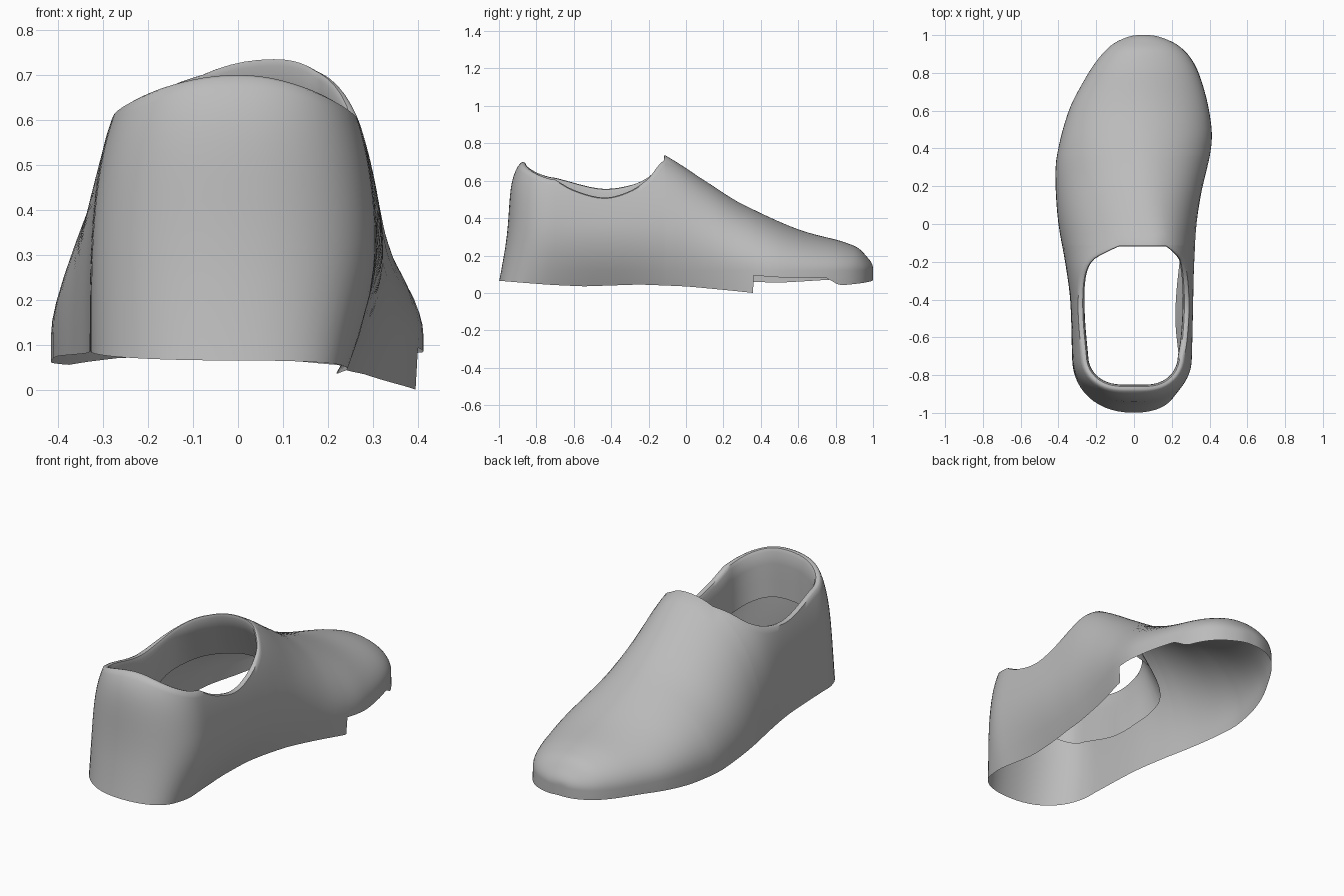
import bpy, bmesh, math
from mathutils import Vector

if "Cube" in bpy.data.objects:
    bpy.data.objects.remove(bpy.data.objects["Cube"])

Y0, YH, BASE = -0.11, -0.70, 0.12      # collar front, heel start, top of bottom skirt
K, M = 12, 5                           # rows in the side wall, extra rows over the instep


def table(pts, smooth=True):
    """Curve through (y, value) points, denser towards the round toe."""
    ks = sorted((math.sqrt(max(0, 1 - y)), v) for y, v in pts)

    def slope(i):
        a, b = ks[max(i - 1, 0)], ks[min(i + 1, len(ks) - 1)]
        return (b[1] - a[1]) / (b[0] - a[0])

    def f(y):
        w = math.sqrt(max(0, 1 - y))
        i = 0
        while i < len(ks) - 2 and w > ks[i + 1][0]:
            i += 1
        (a, va), (b, vb) = ks[i], ks[i + 1]
        d = b - a
        t = min(1, max(0, (w - a) / d))
        if not smooth:
            return va + (vb - va) * t
        return ((2*t**3 - 3*t*t + 1) * va + (t**3 - 2*t*t + t) * d * slope(i)
                + (3*t*t - 2*t**3) * vb + (t**3 - t*t) * d * slope(i + 1))
    return f


# Plan outline, ridge line, ridge height and collar heights along the length
left = table([(1, .03), (.98, -.06), (.95, -.115), (.88, -.185), (.75, -.27), (.6, -.345), (.35, -.41),
              (.2, -.415), (0, -.40), (-.2, -.365), (-.4, -.338), (-.7, -.328)])
right = table([(1, .07), (.98, .165), (.95, .225), (.88, .295), (.75, .355), (.5, .41), (.35, .405),
               (.2, .38), (0, .345), (-.2, .328), (-.4, .322), (-.7, .312)])
ridge_x = table([(1, .05), (.5, .03), (.1, .06), (-.11, .08), (-.4, .01), (-.7, 0)])
ridge_z = table([(1, .13), (.97, .19), (.92, .24), (.85, .27), (.6, .34), (.3, .475),
                 (.1, .6), (0, .667), (-.11, .735), (-.25, .80), (-.45, .82), (-.7, .80)])
power = {-1: table([(1, 2), (.5, 2), (.2, 1.85), (-.11, 2.05), (-.4, 2.6), (-.7, 2.9)]),
         1: table([(1, 2), (.5, 1.85), (.2, 1.95), (-.11, 2.35), (-.4, 2.5), (-.7, 2.9)])}
undercut = table([(1, 0), (.45, 0), (.1, .05), (-.4, .1), (-.8, .06), (-1, 0)])
collar = {-1: table([(-.11, .70), (-.14, .675), (-.19, .62), (-.3, .57), (-.46, .553), (-.7, .61)]),
          1: table([(-.11, .71), (-.14, .68), (-.19, .615), (-.3, .54), (-.44, .505), (-.6, .545), (-.7, .60)])}
bottom = {-1: table([(1, .07), (.82, .072), (.75, .07), (.5, .055), (.3, .06), (0, .075), (-.7, .085)], False),
          1: table([(1, .07), (.82, .04), (.75, .08), (.5, .083), (.3615, .093), (.3585, 0),
                    (0, .035), (-.25, .045), (-.55, .035), (-.7, .042)], False)}


def shape(cx, cy, dx, dy, zt, p, th):
    """Point of an arch springing from the outline and closing above (cx, cy)."""
    c = max(0, math.cos(th)) ** (2 / p)
    return Vector((cx + dx * c, cy + dy * c, BASE + (zt - BASE) * math.sin(th) ** (2 / p)))


def tuck(v):
    """Pull the inner side in under the arch of the foot and lean the heel forward."""
    if v.x > 0:
        v.x -= undercut(v.y) * max(0, 1 - (v.z - .04) / .34) ** 2 * min(1, v.x / .28)
    if v.y < YH:
        h = min(1, max(0, (v.z - .06) / .64))
        v.y += .042 * math.sin(math.pi * h) * (YH - v.y) / .3
    return v


def cut_angle(zc, zt, p):
    return math.asin(min(1, ((zc - BASE) / (zt - BASE)) ** (p / 2)))


def column(cx, cy, dx, dy, zt, p, zb, thc):
    pts = [shape(cx, cy, dx, dy, zt, p, thc * i / K) for i in range(K + 1)]
    foot = Vector((pts[0].x, pts[0].y, zb))
    return [tuck(v) for v in [foot] + pts]


def side(y, s):
    yc = min(y, Y0)
    thc = cut_angle(collar[s](yc), ridge_z(yc), power[s](yc))
    dx = (left if s < 0 else right)(y) - ridge_x(y)
    return column(ridge_x(y), y, dx, 0, ridge_z(y), power[s](y), bottom[s](y), thc), thc, dx


def heel(phi):
    c, s = math.cos(phi), math.sin(phi)
    sg = -1 if c > 0 else 1
    dx = abs(c) ** (2 / 2.2) * (left if sg < 0 else right)(YH)
    dy = -.30 * s ** (2 / 2.2)
    mix = lambda a, b, e: a + (b - a) * s ** e
    zt = mix(.80, .755, 2)
    return column(0, YH, dx, dy, zt, 2.9, mix(bottom[sg](YH), .065, 1),
                  cut_angle(mix(collar[sg](YH), .695, 1.3), zt, 2.9))


bm = bmesh.new()


def skin(cols, closed=False):
    vs = [[bm.verts.new(p) for p in c] for c in cols]
    for a, b in list(zip(vs, vs[1:])) + ([(vs[-1], vs[0])] if closed else []):
        for i in range(len(a) - 1):
            bm.faces.new((a[i], b[i], b[i + 1], a[i + 1]))
    return vs


# Toe and instep: arched sections from the toe tip back to the collar
n = 36
ys = [1 - (1 - Y0) * (i / n) ** 2 for i in range(n + 1)] + [.3615, .3585]
front = []
for y in sorted(ys, reverse=True):
    (lc, tl, dl), (rc, tr, dr) = side(y, -1), side(y, 1)
    arc = lambda d, th, s: tuck(shape(ridge_x(y), y, d, 0, ridge_z(y), power[s](y), th))
    top = [arc(dl, tl + (math.pi / 2 - tl) * i / M, -1) for i in range(1, M + 1)]
    top += [arc(dr, tr + (math.pi / 2 - tr) * i / M, 1) for i in range(M - 1, 0, -1)]
    front.append(lc + top + rc[::-1])
bm.faces.new(skin(front)[0])
front_edge = top[::-1]

# Side walls and heel: one band running round the back
ys = [Y0 + (YH - Y0) * (i / 24) ** 1.4 for i in range(25)]
rear = [side(y, -1)[0] for y in ys]
rear += [heel(math.pi * i / 28) for i in range(1, 28)]
rear += [side(y, 1)[0] for y in reversed(ys)]
skin(rear)

# Rolled collar lip and the lining hanging inside it
loop = [c[-1] for c in rear] + front_edge
lining = []
for i, p in enumerate(loop):
    t = loop[(i + 2) % len(loop)] - loop[i - 2]
    nrm = Vector((-t.y, t.x, 0)).normalized()
    fr = max(0, -nrm.y)
    lip = .033 * (1 - .75 * fr)
    rows = [(0, 0), (.35, .005), (.75, .002), (1, -.015), (1.05, -.08), (1.0, -.17), (.95, -.26)]
    lining.append([p + nrm * (lip * a + .5 * fr * min(0, z + .015))
                   + Vector((0, 0, z if z < 0 else z * (1 - fr))) for a, z in rows])
skin(lining, True)

bmesh.ops.remove_doubles(bm, verts=bm.verts, dist=.0004)
bmesh.ops.recalc_face_normals(bm, faces=bm.faces)
mesh = bpy.data.meshes.new("shoe_upper")
bm.to_mesh(mesh)
bm.free()
shoe = bpy.data.objects.new("shoe_upper", mesh)
bpy.context.collection.objects.link(shoe)
grey = bpy.data.materials.new("plain_grey")
grey.diffuse_color = (.5, .5, .5, 1)
grey.use_nodes = True
grey.node_tree.nodes["Principled BSDF"].inputs["Base Color"].default_value = grey.diffuse_color
mesh.materials.append(grey)
bpy.context.view_layer.objects.active = shoe
shoe.select_set(True)
bpy.ops.object.shade_smooth_by_angle(angle=math.radians(50))
